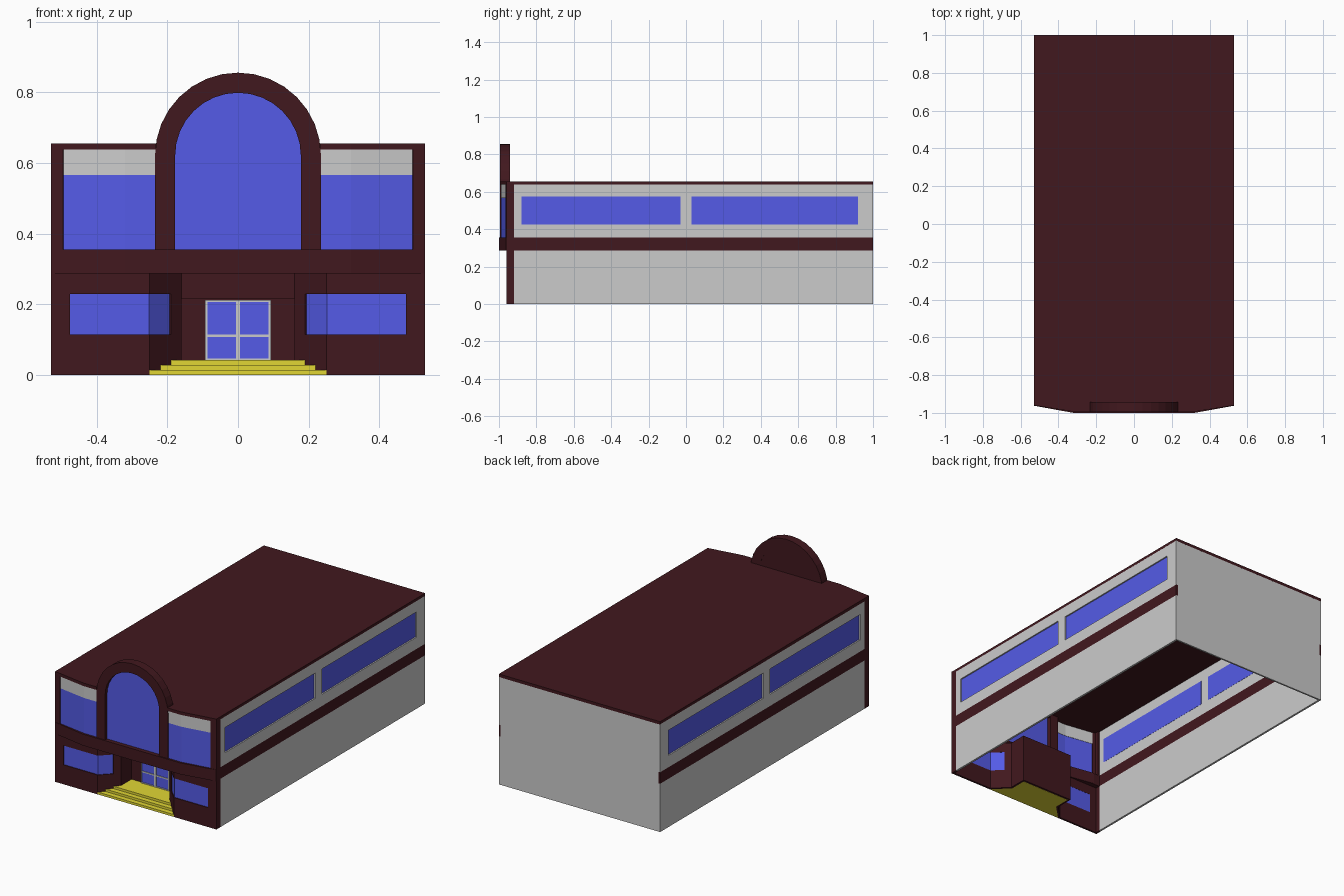
import bpy, bmesh, math
from mathutils import Vector

if "Cube" in bpy.data.objects:
    bpy.data.objects.remove(bpy.data.objects["Cube"])


def material(name, rgb):
    m = bpy.data.materials.new(name)
    m.diffuse_color = (*rgb, 1)
    m.use_nodes = True
    m.node_tree.nodes["Principled BSDF"].inputs["Base Color"].default_value = m.diffuse_color
    return m


MAROON = material("maroon", (0.053, 0.009, 0.013))
BLUE = material("blue_glass", (0.09, 0.105, 0.8))
YELLOW = material("yellow", (0.75, 0.67, 0.035))
GREY = None


def prism(name, outline, lo, hi, mat, vertical=False, mirror=False):
    """Extrude an outline: (x, y) along z, or (x, z) along y when vertical."""
    bm = bmesh.new()
    place = (lambda p, h: (p[0], h, p[1])) if vertical else (lambda p, h: (p[0], p[1], h))
    a = [bm.verts.new(place(p, lo)) for p in outline]
    b = [bm.verts.new(place(p, hi)) for p in outline]
    bm.faces.new(a)
    bm.faces.new(b[::-1])
    n = len(outline)
    for i in range(n):
        j = (i + 1) % n
        bm.faces.new((a[i], b[i], b[j], a[j]))
    bmesh.ops.recalc_face_normals(bm, faces=bm.faces)
    me = bpy.data.meshes.new(name)
    bm.to_mesh(me)
    bm.free()
    ob = bpy.data.objects.new(name, me)
    bpy.context.collection.objects.link(ob)
    if mat:
        me.materials.append(mat)
    if mirror:
        ob.modifiers.new("mirror", 'MIRROR')
    return ob


def box(name, x0, x1, y0, y1, z0, z1, mat, mirror=False):
    return prism(name, [(x0, y0), (x1, y0), (x1, y1), (x0, y1)], z0, z1, mat, mirror=mirror)


def offset(path, d):
    """Shift a path inward (to its right) with mitred corners."""
    pts = [Vector(p) for p in path]
    dirs = [(q - p).normalized() for p, q in zip(pts, pts[1:])]
    norms = [Vector((v.y, -v.x)) for v in dirs]
    out = []
    for i, p in enumerate(pts):
        n0, n1 = norms[max(i - 1, 0)], norms[min(i, len(norms) - 1)]
        out.append(tuple(p + (n0 + n1) * (d / (1 + n0.dot(n1)))))
    return out


def wall(name, path, z0, z1, mat, thick=0.012, inset=0.0):
    """Mirrored wall strip that follows a plan path."""
    outline = offset(path, inset) + offset(path, inset + thick)[::-1]
    return prism(name, outline, z0, z1, mat, mirror=True)


def both(points):
    """Close a half outline by reflecting it in x."""
    return points + [(-x, y) for x, y in reversed(points)]


# Side walls with long recessed windows
X, BACK = 0.53, 1.0


def side(name, y1, y0, z0, z1, mat, **k):
    wall(name, [(X, y1), (X, y0)], z0, z1, mat, **k)


side("lower_side_wall", BACK, -0.92, 0, 0.287, GREY)
side("side_band", BACK, -0.92, 0.287, 0.355, MAROON)
side("side_sill_wall", BACK, -0.92, 0.355, 0.425, GREY)
side("side_head_wall", BACK, -0.92, 0.575, 0.64, GREY)
for y1, y0 in ((BACK, 0.92), (0.03, -0.03), (-0.88, -0.92)):
    side("side_window_pier", y1, y0, 0.425, 0.575, GREY)
for y1, y0 in ((0.92, 0.03), (-0.03, -0.88)):
    side("side_window", y1, y0, 0.425, 0.575, BLUE, thick=0.005, inset=0.008)
box("back_wall", -X + 0.001, X - 0.001, 0.99, 0.9999, 0, 0.64, GREY)

# Roof slab, notched for the arch
prism("roof", both([(X, 1.0), (X, -0.96), (0.32, -0.994), (0.233, -0.994), (0.233, -0.942)]),
      0.638, 0.656, MAROON)

# Front corner posts and band
wall("corner_post", [(X, -0.92), (X, -0.96), (0.495, -0.966)], 0.287, 0.638, MAROON, thick=0.02)
wall("front_band", [(X, -0.92), (X, -0.962), (0.32, -1.0), (0, -1.0)], 0.287, 0.355, MAROON,
     thick=0.055)

# Upper front glazing with grey panels above
upper = [(0.497, -0.9655), (0.32, -0.994), (0.225, -0.994)]
wall("upper_front_window", upper, 0.355, 0.566, BLUE, thick=0.008, inset=0.006)
wall("upper_front_panel", upper, 0.566, 0.638, GREY, thick=0.012, inset=0.004)

# Lower front wall: corner windows wrap into the entrance
start, corner, bend, end = (X, -0.96), (0.25, -0.96), (0.16, -0.87), (0.16, -0.77)
full = [(X, -0.92), start, corner, bend, end]
wall("front_sill_wall", full, 0, 0.115, MAROON)
wall("front_head_wall", full, 0.23, 0.287, MAROON)
wall("front_outer_pier", [(X, -0.92), start, (0.475, -0.96)], 0.115, 0.23, MAROON)
wall("front_inner_pier", [(0.19, -0.90), bend, end], 0.115, 0.23, MAROON)
wall("corner_window", [(0.475, -0.96), corner, (0.19, -0.90)], 0.115, 0.23, BLUE,
     thick=0.006, inset=0.005)

# Entrance recess
box("door_wall", -0.172, 0.172, -0.77, -0.758, 0, 0.287, MAROON)
box("entrance_lintel", -0.16, 0.16, -0.87, -0.77, 0.215, 0.287, MAROON)
prism("entrance_ceiling", both([corner, bend]), 0.287, 0.297, MAROON)

# Steps narrowing with the angled walls
for i, w in enumerate((0.25, 0.22, 0.19)):
    prism("entrance_step", both([(w, -0.71 - w), (0.16, -0.87), (0.16, -0.771)]),
          i * 0.014, (i + 1) * 0.014, YELLOW)

# Double door
box("door_glass", -0.09, 0.09, -0.776, -0.769, 0.042, 0.21, BLUE)
box("door_centre_stile", -0.006, 0.006, -0.78, -0.769, 0.042, 0.213, GREY)
box("door_outer_stile", 0.087, 0.093, -0.78, -0.769, 0.042, 0.213, GREY, mirror=True)
for z0, z1 in ((0.042, 0.047), (0.107, 0.114), (0.207, 0.213)):
    box("door_rail", 0.006, 0.087, -0.78, -0.769, z0, z1, GREY, mirror=True)


# Arched centre window
def arc(r, base=0.355, zc=0.621, n=16):
    pts = [(r * math.cos(math.pi * i / n), zc + r * math.sin(math.pi * i / n))
           for i in range(n + 1)]
    return [(r, base)] + pts + [(-r, base)]


prism("arch_frame", arc(0.235) + arc(0.178)[::-1], -0.994, -0.942, MAROON, vertical=True)
prism("arch_window", arc(0.18), -0.975, -0.965, BLUE, vertical=True)
prism("arch_back_panel", arc(0.18, base=0.618), -0.955, -0.9425, MAROON, vertical=True)
